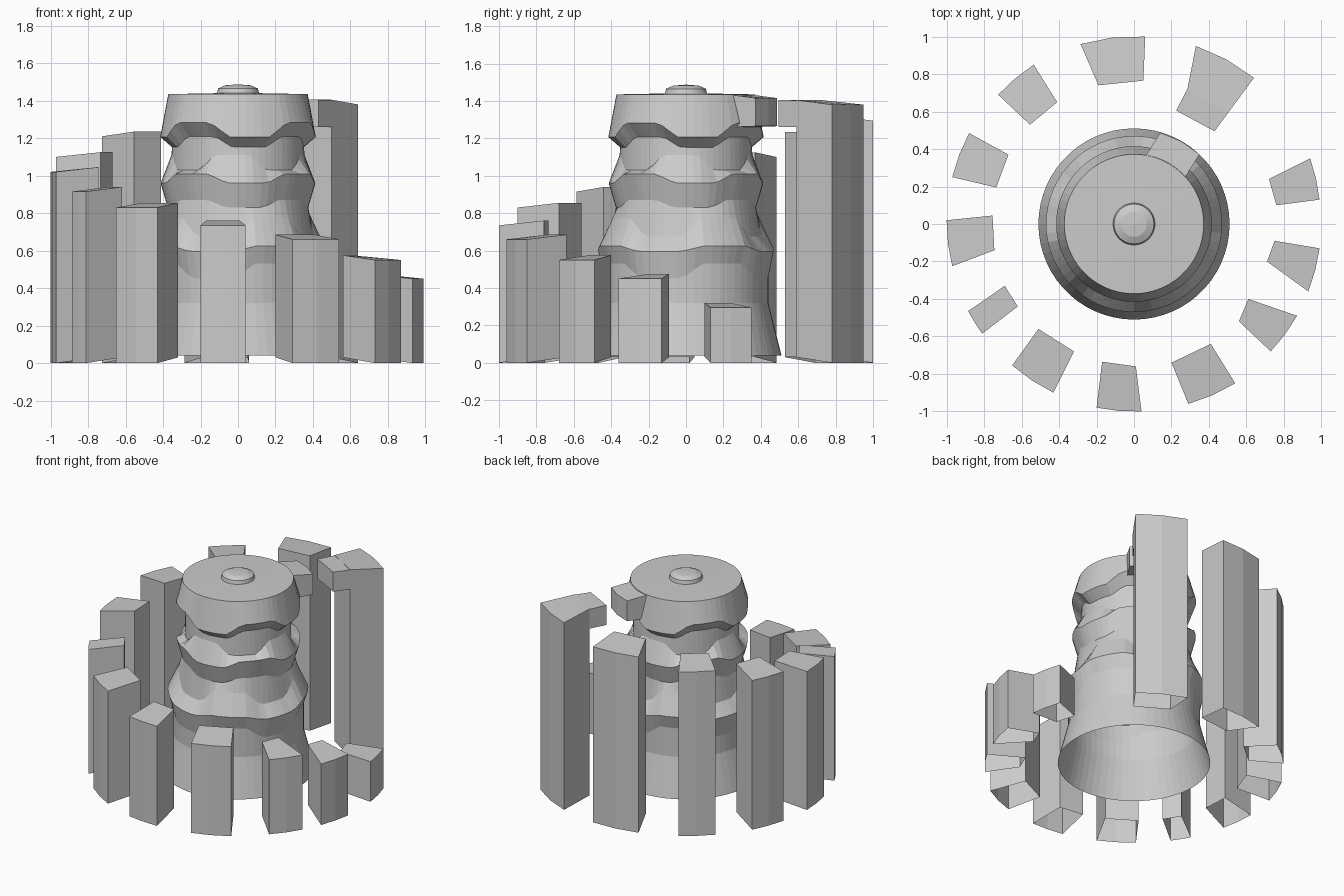
import bpy, bmesh
from math import sin, cos, pi, radians, degrees, atan2
from mathutils import Vector

if "Cube" in bpy.data.objects:
    bpy.data.objects.remove(bpy.data.objects["Cube"])


def finish(bm, name):
    bmesh.ops.recalc_face_normals(bm, faces=bm.faces)
    me = bpy.data.meshes.new(name)
    bm.to_mesh(me)
    bm.free()
    ob = bpy.data.objects.new(name, me)
    bpy.context.collection.objects.link(ob)
    return ob


def wave(deg, high):
    # four-fold wave with flattened crests, peak at the angle "high" (measured from the front)
    return max(-1, min(1, 2.0 * cos(radians(4 * (deg - high)))))


# Central tower: revolved skin with wavy ledges: radius, height, wave size, crest angle
ROWS = [(.51, .04, 0, 0), (.44, .32, 0, 0), (.44, .49, .04, 27), (.47, .61, .015, 27),
        (.40, .725, .05, 27), (.375, .85, .02, -40), (.413, .985, .025, -38),
        (.355, 1.07, .04, -5), (.352, 1.18, .028, -35), (.415, 1.245, .038, -36),
        (.372, 1.435, 0, 0), (.112, 1.44, 0, 0), (.106, 1.465, 0, 0), (.068, 1.482, 0, 0)]
N = 60
bm = bmesh.new()
rings = []
for r, z, amp, high in ROWS:
    ring = []
    for i in range(N):
        d = 360 * i / N
        a = radians(d - 90)
        ring.append(bm.verts.new((r * cos(a), r * sin(a), z + amp * wave(d, high))))
    rings.append(ring)
for lo, hi in zip(rings, rings[1:]):
    for i in range(N):
        j = (i + 1) % N
        bm.faces.new((lo[i], lo[j], hi[j], hi[i]))
tip = bm.verts.new((0, 0, 1.487))
for i in range(N):
    bm.faces.new((rings[-1][i], rings[-1][(i + 1) % N], tip))
finish(bm, "tower")


def block(name, corners, z_top, z_bot, closed):
    """Prism from inner a, outer a, outer b, inner b; z pairs are (inner, outer)."""
    ia, oa, ob, ib = [Vector(c) for c in corners]
    mid = (oa + ob).normalized() * (oa.length + ob.length) / 2
    pts = [(ia, 0), (oa, 1), (mid, 1), (ob, 1), (ib, 0)]
    bm = bmesh.new()
    top = [bm.verts.new((p.x, p.y, z_top[k])) for p, k in pts]
    bot = [bm.verts.new((p.x, p.y, z_bot[k])) for p, k in pts]
    for i in range(5):
        j = (i + 1) % 5
        bm.faces.new((bot[i], bot[j], top[j], top[i]))
    bm.faces.new(top)
    if closed:
        bm.faces.new(bot[::-1])
    return finish(bm, name)


# Ring of step pillars, rising clockwise: inner a, outer a, outer b, inner b
STEPS = [
    ((.72, .24), (.94, .35), (.99, .13), (.76, .10)),
    ((.75, -.09), (.99, -.13), (.93, -.36), (.71, -.20)),
    ((.61, -.40), (.87, -.49), (.73, -.68), (.56, -.52)),
    ((.41, -.64), (.54, -.85), (.29, -.96), (.20, -.74)),
    ((.01, -.76), (.04, -1.0), (-.20, -.98), (-.17, -.735)),
    ((-.32, -.68), (-.43, -.90), (-.65, -.755), (-.51, -.56)),
    ((-.62, -.44), (-.81, -.585), (-.885, -.465), (-.69, -.33)),
    ((-.745, -.14), (-.97, -.225), (-1.0, .02), (-.755, .045)),
    ((-.735, .195), (-.97, .25), (-.88, .485), (-.67, .37)),
    ((-.555, .53), (-.725, .69), (-.535, .85), (-.41, .65)),
    ((-.19, .74), (-.285, .96), (.06, 1.0), (.05, .765)),
    ((.285, .72), (.33, .95), (.64, .78), (.50, .59)),
]
TOPS = [.295, .45, .55, .66, .735, .83, .915, 1.02, 1.10, 1.21, 1.295, 1.38]
for i, (c, z) in enumerate(zip(STEPS, TOPS)):
    block(f"step_pillar_{i + 1:02d}", c, (z + .025, z), (.03, 0), False)

# Overhanging lip on the top step, and the landing on the tower opposite it
block("top_step_lip", ((.225, .605), (.285, .72), (.50, .59), (.43, .495)),
      (1.405, 1.403), (1.26, 1.26), True)
block("tower_landing", ((.06, .36), (.14, .487), (.35, .372), (.27, .245)),
      (1.432, 1.415), (1.26, 1.265), True)
